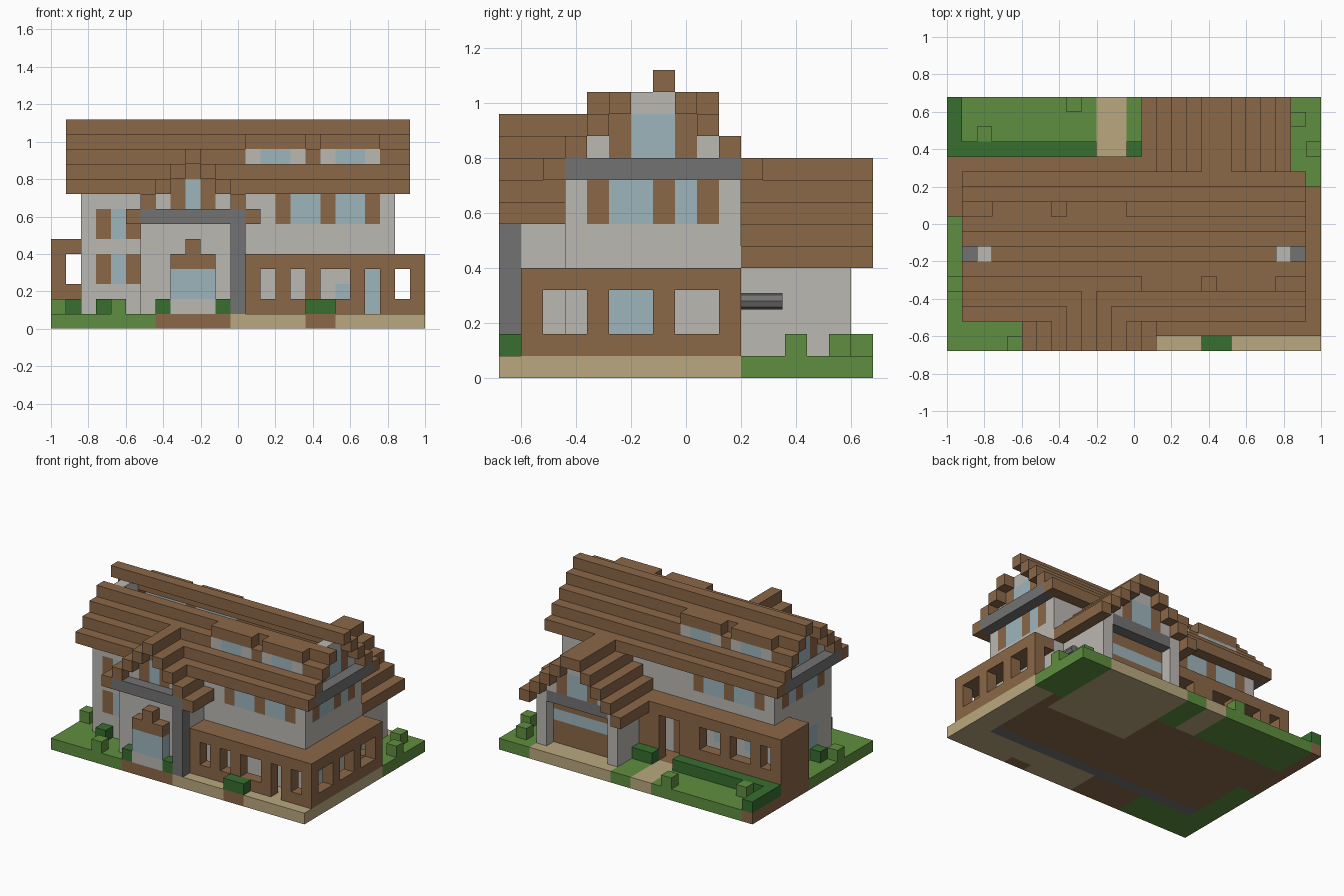
import bpy
import bmesh
import math
from mathutils import Vector

U = 0.08                       # edge of one building block
ORIGIN = Vector((-1.0, -0.68, 0.0))

if "Cube" in bpy.data.objects:
    bpy.data.objects.remove(bpy.data.objects["Cube"], do_unlink=True)


def material(name, rgb):
    mat = bpy.data.materials.new(name)
    mat.use_nodes = True
    colour = (*rgb, 1)
    mat.diffuse_color = colour
    bsdf = mat.node_tree.nodes["Principled BSDF"]
    bsdf.inputs["Base Color"].default_value = colour
    bsdf.inputs["Roughness"].default_value = 0.9
    return mat


wood = material("brown wood", (.258, .138, .065))
plaster = material("pale plaster", (.50, .48, .45))
stone = material("dark stone", (.17, .17, .17))
glass = material("pale blue glass", (.337, .462, .503))
grass = material("grass green", (.114, .275, .05))
hedge = material("hedge green", (.04, .156, .03))
sand = material("sand paving", (.49, .397, .216))

blocks = {}


def span(r):
    return range(r[0], r[1] + 1) if isinstance(r, tuple) else (r,)


def fill(part, mat, xs, ys, zs):
    """Fill a box of blocks; later fills replace earlier ones."""
    for x in span(xs):
        for y in span(ys):
            for z in span(zs):
                blocks[x, y, z] = (part, mat)


def carve(xs, ys, zs):
    for x in span(xs):
        for y in span(ys):
            for z in span(zs):
                blocks.pop((x, y, z), None)


def window(part, panes, shutters, ys, zs):
    """Window in a wall facing front or back."""
    for s in shutters:
        fill(part + "_shutters", wood, s, ys, zs)
    for p in panes:
        fill(part + "_glass", glass, p, ys, zs)


# Ground
fill("ground", wood, (0, 24), (0, 16), 0)
fill("ground", grass, (0, 6), (0, 2), 0)
fill("ground", grass, (0, 1), (0, 8), 0)
fill("ground", grass, (1, 13), (13, 16), 0)
fill("ground", grass, (22, 24), (11, 16), 0)
fill("paving", sand, (12, 24), (0, 2), 0)
fill("paving", sand, (23, 24), (0, 10), 0)
fill("paving", wood, (17, 18), 0, 0)
fill("paving", sand, (10, 11), (13, 16), 0)
fill("driveway", sand, (14, 21), (9, 16), 0)
fill("foundation", stone, (2, 22), 3, 0)

# Main house walls, attic floor and gable ends
fill("house_walls", plaster, (2, 22), (3, 10), (1, 9))
fill("attic_floor", wood, (3, 21), (3, 10), 9)
for x, beam_x in ((2, 1), (22, 23)):
    for n in range(3):
        fill("gable_walls", plaster, x, (4 + n, 9 - n), 10 + n)
    fill("gable_beams", stone, beam_x, (3, 10), 9)
    for y in (5, 8):
        fill("gable_shutters", wood, x, y, (10, 11))
    fill("gable_glass", glass, x, (6, 7), (10, 11))
    for y in (4, 7, 9):
        fill("side_shutters", wood, x, y, (7, 8))
    for y in ((5, 6), 8):
        fill("side_glass", glass, x, y, (7, 8))
    fill("side_glass", glass, x, (5, 6), (2, 3))

# Windows of the main walls
window("front_upper", ((16, 17), (19, 20)), (15, 18, 21), 3, (7, 8))
window("back_upper", ((4, 5), (7, 8)), (3, 6, 9), 10, (7, 8))
for z in ((3, 4), (6, 7)):
    window("front_left", (4,), (3, 5), 3, z)
window("front_porch", (19,), (), 3, 2)
window("front_door", (21,), (), 3, (1, 3))
window("back_lower", ((3, 4), (6, 7)), (), 10, (3, 4))
fill("back_door", wood, (10, 11), 10, (1, 4))

# Main stepped roof with an open slot beside the ridge
for n in range(4):
    for y in (2 + n, 11 - n):
        fill("main_roof", wood, (1, 23), y, 9 + n)
fill("roof_ridge", wood, (1, 23), 7, 13)

# Roof dormers, front and back
for y, starts in ((4, (13, 18)), (9, (3, 8))):
    for x in starts:
        fill("dormer_roof", wood, (x, x + 3), y, 12)
        fill("dormer_walls", plaster, (x, x + 3), y, 11)
        fill("dormer_glass", glass, (x + 1, x + 2), y, 11)

# Entrance wing with its own stepped gable
fill("entrance_walls", plaster, (6, 12), (1, 2), (1, 7))
for n in range(3):
    fill("entrance_gable", plaster, (7 + n, 11 - n), (1, 2), 8 + n)
fill("entrance_gable", wood, 9, (1, 2), 10)
for n, end in enumerate((2, 2, 1, 2, 3)):
    for x in {5 + n, 13 - n}:
        fill("entrance_roof", wood, x, (0, end), 7 + n)
window("entrance", (9,), (8, 10), 1, (8, 9))
fill("entrance_beam", stone, (6, 12), 0, 7)
fill("entrance_post", stone, 12, 0, (1, 7))

# Bay window under the entrance beam
fill("bay_sill", plaster, (8, 10), 0, 1)
fill("bay_glass", glass, (8, 10), 0, (2, 3))
fill("bay_roof", wood, (8, 10), 0, 4)
fill("bay_roof", wood, 9, 0, 5)

# Front porch wrapping round the model's left side
fill("front_porch", wood, (13, 24), 1, (1, 4))
fill("front_porch", wood, 24, (1, 10), (1, 4))
fill("front_porch", wood, 23, 10, (1, 4))
fill("front_porch", wood, (13, 24), 2, 4)
fill("front_porch", wood, 23, (2, 10), 4)
for x in (14, 16, (18, 19), 21, 23):
    carve(x, 1, (2, 3))
carve(21, 1, 1)
carve(23, 10, (2, 3))
for y in (2, 5, 8):
    carve(24, (y, y + 1), (2, 3))

# Back porch
fill("back_porch", wood, (0, 13), 12, (1, 5))
fill("back_porch", wood, 0, (9, 12), (1, 5))
fill("back_porch", wood, 1, 9, (1, 5))
fill("back_porch", wood, (1, 13), 11, 5)
fill("back_porch", wood, 1, 10, 5)
for x in (1, (3, 4), (6, 7), (10, 11)):
    carve(x, 12, (3, 4))
carve((10, 11), 12, (1, 2))
carve(1, 9, (3, 4))

# Garage with recessed door and stepped roof
fill("garage_walls", plaster, (14, 21), (11, 15), (1, 4))
for n in range(4):
    fill("garage_gable", plaster, (14 + n, 21 - n), (11, 15), 5 + n)
for n in range(5):
    for x in (13 + n, 22 - n):
        fill("garage_roof", wood, x, (11, 16), 5 + n)
carve((15, 20), 15, (1, 4))
fill("garage_door", wood, (15, 20), 14, (1, 4))
fill("garage_door_glass", glass, (15, 20), 14, 3)
fill("garage_lintel", stone, (15, 20), 15, 5)
window("garage_gable", ((17, 18),), (16, 19), 15, (6, 7))

# Hedges and shrubs
fill("hedges", hedge, 0, (13, 16), 1)
fill("hedges", hedge, (1, 9), 13, 1)
fill("hedges", hedge, (12, 13), 13, 1)
fill("hedges", hedge, (17, 18), 0, 1)
for x, y in ((1, 5), (3, 2), (7, 0), (11, 0)):
    fill("hedges", hedge, x, y, 1)
for x, y in ((0, 4), (4, 0), (8, 16), (2, 14), (24, 13), (23, 15)):
    fill("shrubs", grass, x, y, 1)


# Turn the blocks into one clean mesh per part, keeping only outer faces
def build(part):
    bm = bmesh.new()
    mats = []
    for cell, (owner, mat) in blocks.items():
        if owner != part:
            continue
        if mat not in mats:
            mats.append(mat)
        centre = Vector(cell) + Vector((.5, .5, .5))
        for axis in range(3):
            for sign in (-1, 1):
                n = Vector((0, 0, 0))
                n[axis] = sign
                if tuple(int(c) for c in Vector(cell) + n) in blocks:
                    continue
                a = Vector((n.y, n.z, n.x)) / 2
                b = n.cross(a)
                mid = centre + n / 2
                corners = (mid - a - b, mid + a - b, mid + a + b, mid - a + b)
                face = bm.faces.new([bm.verts.new(ORIGIN + c * U) for c in corners])
                face.material_index = mats.index(mat)
    bmesh.ops.remove_doubles(bm, verts=bm.verts[:], dist=U / 100)
    bmesh.ops.dissolve_limit(bm, angle_limit=math.radians(1), verts=bm.verts[:],
                             edges=bm.edges[:], delimit={'MATERIAL'})
    mesh = bpy.data.meshes.new(part)
    bm.to_mesh(mesh)
    bm.free()
    for mat in mats:
        mesh.materials.append(mat)
    bpy.context.collection.objects.link(bpy.data.objects.new(part, mesh))


for part in dict.fromkeys(owner for owner, _ in blocks.values()):
    build(part)

# Round rail on the garage side wall
bpy.ops.mesh.primitive_cylinder_add(vertices=8, radius=.03, depth=.15,
                                    location=(.79, .275, .28),
                                    rotation=(math.radians(90), 0, 0))
rail = bpy.context.object
rail.name = "garage_rail"
rail.data.materials.append(stone)
